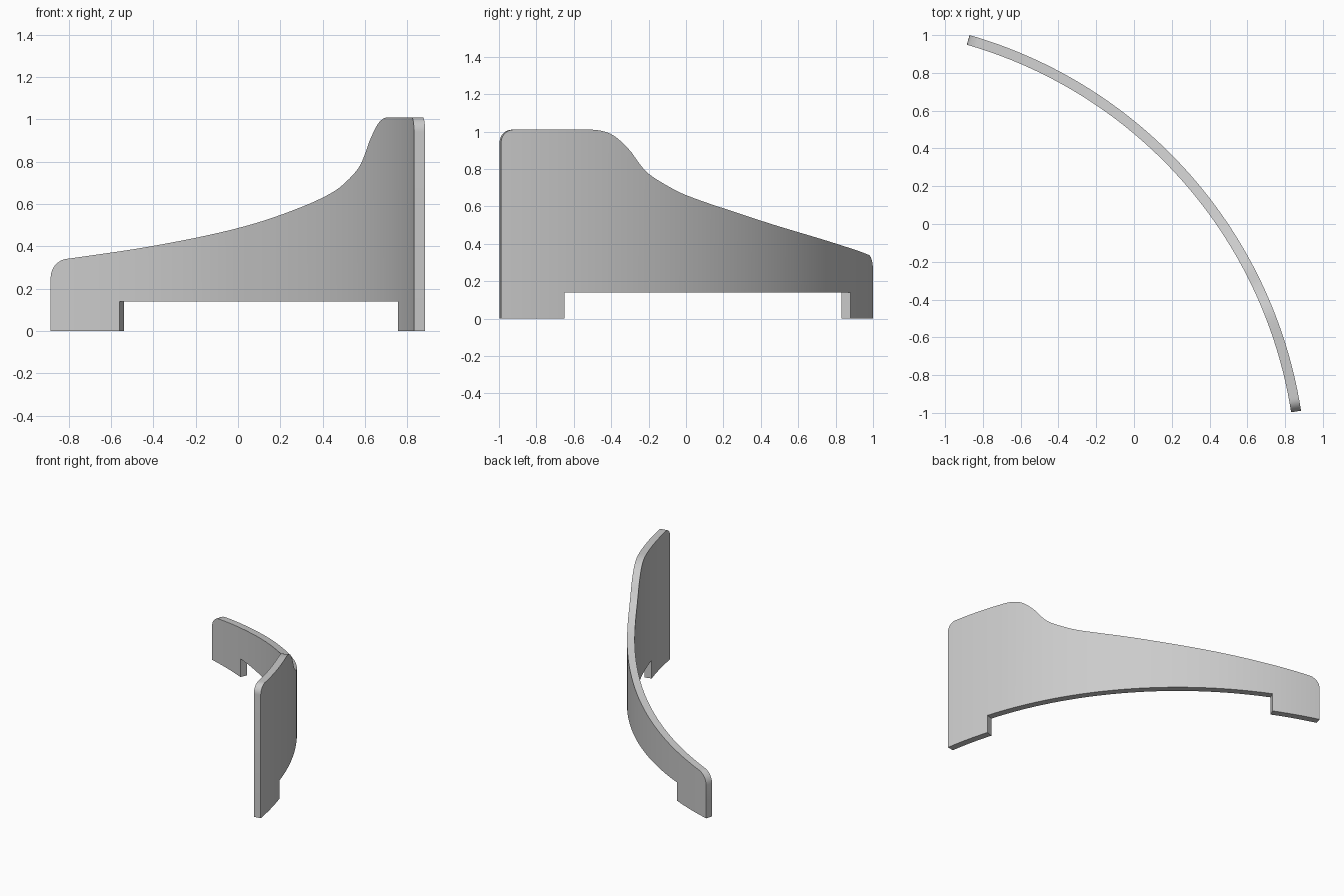
import bpy, bmesh
from math import sin, cos, radians, pi

cube = bpy.data.objects.get("Cube")
if cube:
    bpy.data.objects.remove(cube)

# Plan of the curved panel: an arc about CENTRE, angles in degrees
CENTRE = (-1.552, -1.37)
OUTER, THICK = 2.466, 0.053
START, END = 8.9, 73.96
FOOT_A, FOOT_B, FOOT_H = 17.0, 65.75, 0.14
TOP = 1.01

# Sweeping top edge: (angle, height)
SWEEP = [(20.2, TOP), (23.2, 0.985), (25.7, 0.90), (27.0, 0.83), (28.3, 0.775),
         (31.0, 0.71), (33.75, 0.66), (39.5, 0.59), (49.3, 0.492),
         (61.5, 0.402), (71.8, 0.342)]


def slope(i):
    if i == 0:
        return 0.0
    a, b = SWEEP[i - 1], SWEEP[min(i + 1, len(SWEEP) - 1)]
    return (b[1] - a[1]) / (b[0] - a[0])


def sweep_height(t):
    """Smooth cubic through the sweep points."""
    if t <= SWEEP[0][0]:
        return TOP
    i = max(k for k in range(len(SWEEP) - 1) if SWEEP[k][0] <= t)
    (t0, z0), (t1, z1) = SWEEP[i], SWEEP[i + 1]
    w = t1 - t0
    u = (t - t0) / w
    return ((1 + 2 * u) * (1 - u) ** 2 * z0 + u * (1 - u) ** 2 * w * slope(i)
            + u * u * (3 - 2 * u) * z1 + u * u * (u - 1) * w * slope(i + 1))


# Top outline: rounded tall corner, sweep, rounded low corner
quarter = [k / 8 * pi / 2 for k in range(9)]
rise = [(START + 1.6 * (1 - cos(a)), TOP - 0.068 * (1 - sin(a))) for a in quarter]
fall = [(SWEEP[-1][0] + (END - SWEEP[-1][0]) * sin(a),
         SWEEP[-1][1] - 0.088 * (1 - cos(a))) for a in quarter]
angles = {11 + 0.5 * k for k in range(122)} | {FOOT_A, FOOT_B}
outline = rise + [(t, sweep_height(t)) for t in sorted(angles)] + fall

# Outer sheet in (angle, depth, height), with a foot left at each end
bm = bmesh.new()
columns = [[bm.verts.new((t, 0, h)) for h in (z, FOOT_H)] for t, z in outline]
for col, (t, z) in zip(columns, outline):
    if t <= FOOT_A or t >= FOOT_B:
        col.append(bm.verts.new((t, 0, 0)))
for a, b in zip(columns, columns[1:]):
    for k in range(min(len(a), len(b)) - 1):
        bm.faces.new((a[k], a[k + 1], b[k + 1], b[k]))

# Give the sheet its thickness
sheet = list(bm.faces)
rim = [e for e in bm.edges if e.is_boundary]
inner = {v: bm.verts.new((v.co.x, THICK, v.co.z)) for v in list(bm.verts)}
for f in sheet:
    bm.faces.new([inner[v] for v in reversed(f.verts)])
for e in rim:
    a, b = e.verts
    bm.faces.new((a, b, inner[b], inner[a]))

# Bend it round the arc
for v in bm.verts:
    t, r = radians(v.co.x), OUTER - v.co.y
    v.co.x, v.co.y = CENTRE[0] + r * cos(t), CENTRE[1] + r * sin(t)
bmesh.ops.recalc_face_normals(bm, faces=bm.faces)

mesh = bpy.data.meshes.new("curved_panel")
bm.to_mesh(mesh)
bm.free()
panel = bpy.data.objects.new("curved_panel", mesh)
bpy.context.collection.objects.link(panel)

# Plain grey finish
grey = bpy.data.materials.new("light_grey")
grey.use_nodes = True
colour = (0.6, 0.6, 0.6, 1)
grey.diffuse_color = colour
grey.node_tree.nodes["Principled BSDF"].inputs["Base Color"].default_value = colour
mesh.materials.append(grey)

bpy.ops.object.select_all(action="DESELECT")
panel.select_set(True)
bpy.context.view_layer.objects.active = panel
bpy.ops.object.shade_smooth_by_angle(angle=radians(30))
